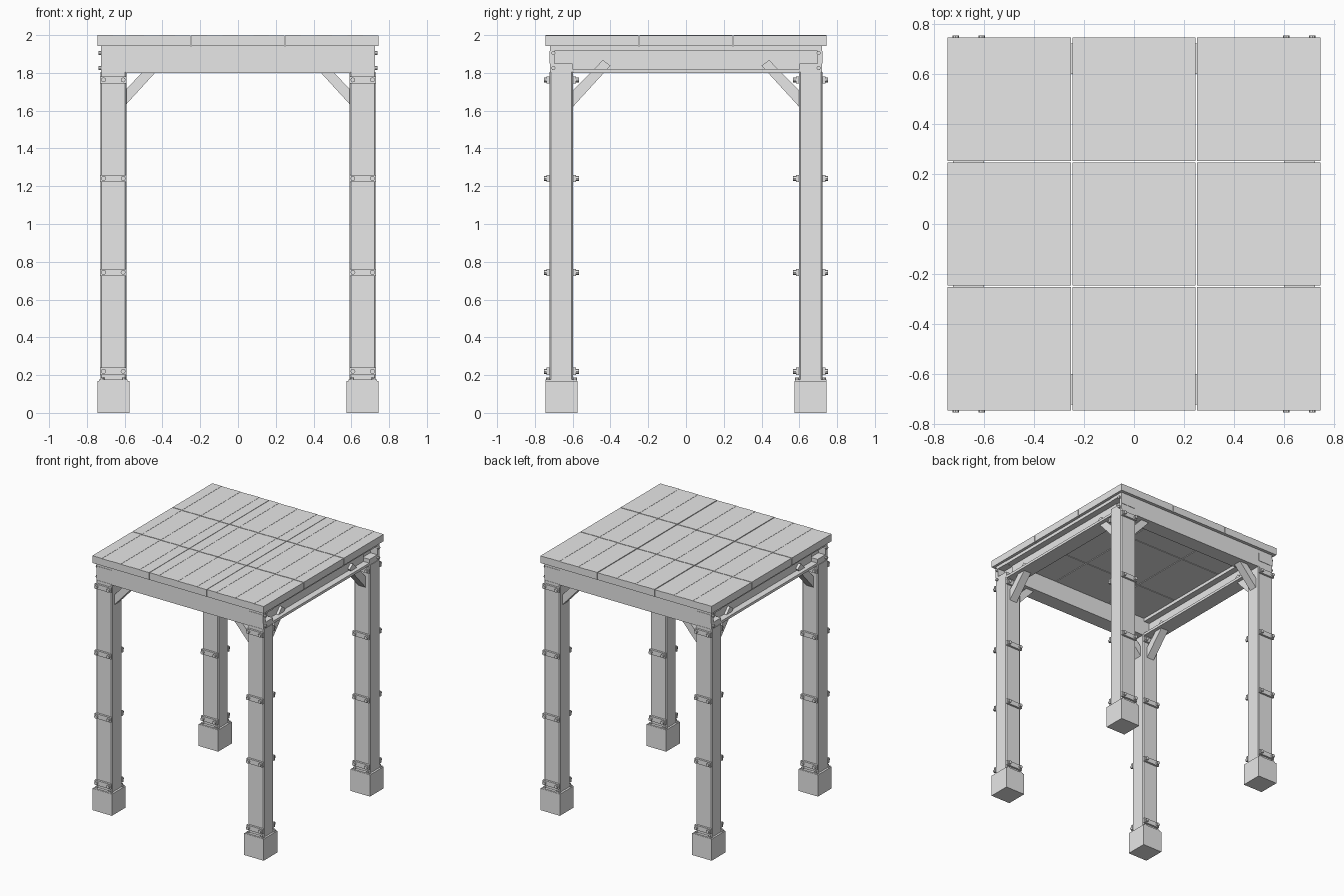
import bpy, bmesh, math
from mathutils import Matrix, Vector

if "Cube" in bpy.data.objects:
    bpy.data.objects.remove(bpy.data.objects["Cube"])

grey = bpy.data.materials.new("plain_grey")
grey.diffuse_color = (0.8, 0.8, 0.8, 1)
grey.use_nodes = True
grey.node_tree.nodes["Principled BSDF"].inputs["Base Color"].default_value = grey.diffuse_color
SIGNS = (-1, 1)
CORNERS = [(sx, sy) for sx in SIGNS for sy in SIGNS]


def box(bm, x0, x1, y0, y1, z0, z1):
    m = Matrix.Translation(((x0 + x1) / 2, (y0 + y1) / 2, (z0 + z1) / 2))
    size = Matrix.Diagonal((abs(x1 - x0), abs(y1 - y0), abs(z1 - z0), 1))
    bmesh.ops.create_cube(bm, size=1, matrix=m @ size)


def prism(bm, points, offset):
    """Extrude a closed polygon along an offset."""
    face = bm.faces.new([bm.verts.new(p) for p in points])
    new = bmesh.ops.extrude_face_region(bm, geom=[face])["geom"]
    moved = [v for v in new if isinstance(v, bmesh.types.BMVert)]
    bmesh.ops.translate(bm, verts=moved, vec=Vector(offset))
    bm.faces.ensure_lookup_table()


def bolt(bm, centre, axis, r, length):
    rot = {"x": Matrix.Rotation(math.pi / 2, 4, "Y"),
           "y": Matrix.Rotation(math.pi / 2, 4, "X"),
           "z": Matrix.Identity(4)}[axis]
    bmesh.ops.create_cone(bm, cap_ends=True, segments=8, radius1=r, radius2=r,
                          depth=length, matrix=Matrix.Translation(centre) @ rot)


def finish(name, bm):
    # keep a closed cap on extruded profiles and face everything outwards
    bmesh.ops.holes_fill(bm, edges=bm.edges[:])
    bmesh.ops.recalc_face_normals(bm, faces=bm.faces[:])
    mesh = bpy.data.meshes.new(name)
    bm.to_mesh(mesh)
    bm.free()
    mesh.materials.append(grey)
    ob = bpy.data.objects.new(name, mesh)
    bpy.context.collection.objects.link(ob)
    return ob


# Footing blocks with a thin base plate and anchor bolts
bm = bmesh.new()
for sx, sy in CORNERS:
    cx, cy = 0.66 * sx, 0.66 * sy
    box(bm, cx - .085, cx + .085, cy - .085, cy + .085, 0, .17)
    for tx, ty in CORNERS:
        bolt(bm, (cx + .058 * tx, cy + .072 * ty, .182), "z", .010, .012)
    for ty in SIGNS:
        box(bm, cx - .075, cx + .075, cy + ty * .055, cy + ty * .083, .17, .177)
finish("footings", bm)

# Posts with chamfered corners
bm = bmesh.new()
hx, hy, c = .069, .062, .007
for sx, sy in CORNERS:
    outline = [(-hx + c, -hy), (hx - c, -hy), (hx, -hy + c), (hx, hy - c),
               (hx - c, hy), (-hx + c, hy), (-hx, hy - c), (-hx, -hy + c)]
    prism(bm, [(.66 * sx + x, .66 * sy + y, .17) for x, y in outline], (0, 0, 1.635))
finish("posts", bm)

# Bolted clamp plates on the front and back of every post
bm = bmesh.new()
for sx, sy in CORNERS:
    for z in (.22, .744, 1.241, 1.763):
        for side in SIGNS:
            x, y = .66 * sx, .66 * sy + side * .062
            box(bm, x - .07, x + .07, y, y + side * .016, z - .019, z + .019)
            for tx in SIGNS:
                bolt(bm, (x + tx * .052, y + side * .02, z), "y", .013, .022)
finish("clamp_plates", bm)

# Deep front and back beams with recessed ends
bm = bmesh.new()
for sy in SIGNS:
    box(bm, -.665, .665, sy * .6, sy * .72, 1.80, 1.943)
    for sx in SIGNS:
        for y0, y1, z0, z1 in ((.695, .72, 1.85, 1.917), (.6, .72, 1.80, 1.85),
                               (.6, .72, 1.917, 1.943)):
            box(bm, sx * .665, sx * .725, sy * y0, sy * y1, z0, z1)
finish("main_beams", bm)

# Side beams: two flanges and a web
bm = bmesh.new()
for sx in SIGNS:
    box(bm, sx * .6, sx * .722, -.6, .6, 1.80, 1.82)
    box(bm, sx * .6, sx * .722, -.6, .6, 1.918, 1.943)
    box(bm, sx * .65, sx * .672, -.6, .6, 1.82, 1.918)
finish("side_beams", bm)

# Corner plates and bolts on the beam ends
bm = bmesh.new()
for sx, sy in CORNERS:
    box(bm, sx * .595, sx * .725, sy * .72, sy * .723, 1.85, 1.916)
    for z in (1.825, 1.905):
        bolt(bm, (sx * .73, sy * .702, z), "x", .011, .018)
finish("corner_plates", bm)

# Diagonal braces in both directions
bm = bmesh.new()
w = .032
for sx, sy in CORNERS:
    prism(bm, [(sx * u, sy * .66 - w, z) for u, z in
               ((.595, 1.63), (.595, 1.71), (.505, 1.805), (.435, 1.805))], (0, 2 * w, 0))
    prism(bm, [(sx * .66 - w, sy * u, z) for u, z in
               ((.602, 1.617), (.602, 1.703), (.44, 1.868), (.40, 1.838))], (2 * w, 0, 0))
finish("braces", bm)

# Roof deck: nine panels, each of narrow boards
bm = bmesh.new()
boards = 6
for i in (-1, 0, 1):
    for j in (-1, 0, 1):
        x0, y0 = i * .4985 - .2465, j * .4985 - .2465
        step = .493 / boards
        for k in range(boards):
            top = 2.0 - .0015 * (k % 2)
            box(bm, x0 + k * step, x0 + (k + 1) * step, y0, y0 + .493, 1.943, top)
finish("roof_panels", bm)
